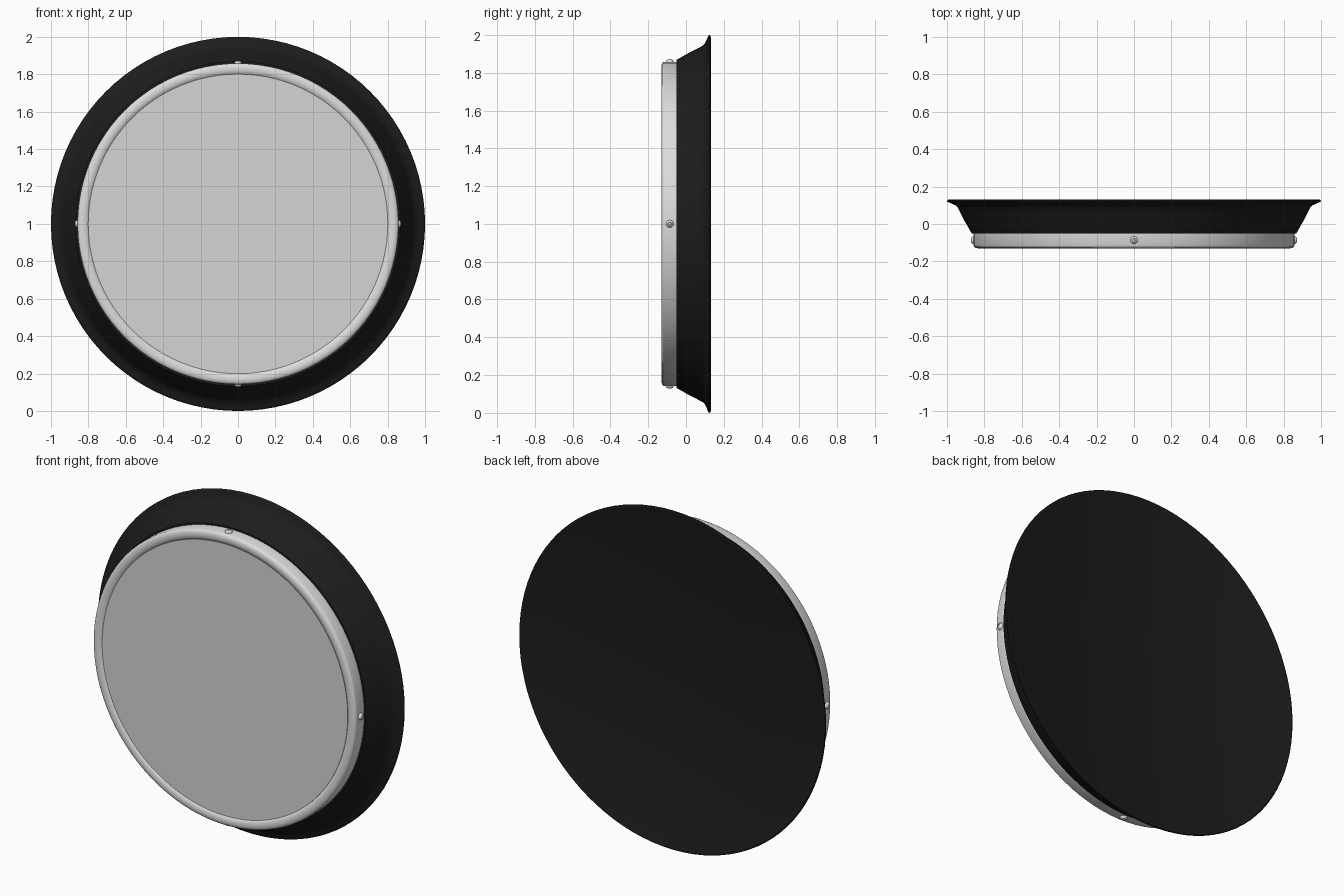
import bpy, bmesh, math
from mathutils import Matrix, Vector

if "Cube" in bpy.data.objects:
    bpy.data.objects.remove(bpy.data.objects["Cube"])

CENTRE = Vector((0, 0, 1))
SEG = 96


def material(name, c):
    m = bpy.data.materials.new(name)
    m.diffuse_color = (c, c, c, 1)
    m.use_nodes = True
    m.node_tree.nodes["Principled BSDF"].inputs["Base Color"].default_value = m.diffuse_color
    return m


black = material("matte black", 0.012)
silver = material("silver", 0.72)
lens_grey = material("lens grey", 0.66)


def finish(bm, name, mat, angle=35):
    bmesh.ops.recalc_face_normals(bm, faces=bm.faces)
    me = bpy.data.meshes.new(name)
    bm.to_mesh(me)
    bm.free()
    ob = bpy.data.objects.new(name, me)
    bpy.context.collection.objects.link(ob)
    me.materials.append(mat)
    bpy.ops.object.select_all(action='DESELECT')
    ob.select_set(True)
    bpy.context.view_layer.objects.active = ob
    bpy.ops.object.shade_smooth_by_angle(angle=math.radians(angle))
    return ob


def lathe(name, profile, mat, matrix=None, seg=SEG, closed=False):
    """Revolve (radius, y) points about the y axis; r = 0 ends become poles."""
    bm = bmesh.new()
    rings = []
    for r, y in profile:
        if r == 0:
            rings.append([bm.verts.new((0, y, 0))] * seg)
        else:
            rings.append([bm.verts.new((r * math.cos(2 * math.pi * i / seg), y,
                                        r * math.sin(2 * math.pi * i / seg)))
                          for i in range(seg)])
    pairs = list(zip(rings, rings[1:]))
    if closed:
        pairs.append((rings[-1], rings[0]))
    for a, b in pairs:
        for i in range(seg):
            j = (i + 1) % seg
            quad = list(dict.fromkeys((a[i], a[j], b[j], b[i])))
            bm.faces.new(quad)
    bm.transform(matrix or Matrix.Translation(CENTRE))
    return finish(bm, name, mat)


# Flared housing with a rolled rim and a flat back
lathe("housing", [(0, -0.05), (0.853, -0.05), (0.868, -0.05), (0.885, -0.02),
                  (0.908, 0.02), (0.928, 0.06), (0.942, 0.087), (0.955, 0.1),
                  (0.98, 0.112), (0.99, 0.115), (0.997, 0.119), (1.0, 0.124),
                  (0.997, 0.129), (0.99, 0.131), (0.982, 0.129), (0.975, 0.126),
                  (0, 0.126)], black)

# Rounded metal trim ring
lathe("trim_ring", [(0.858, -0.045), (0.858, -0.115), (0.855, -0.122),
                    (0.848, -0.127), (0.835, -0.13), (0.82, -0.129),
                    (0.808, -0.125), (0.80, -0.118), (0.80, -0.045)],
      silver, closed=True)

# Flat front lens
lathe("lens", [(0, -0.122), (0.801, -0.122), (0.801, -0.06), (0, -0.06)], lens_grey)

# Four domed screws around the ring
for k in range(4):
    m = (Matrix.Translation(CENTRE) @ Matrix.Rotation(k * math.pi / 2, 4, 'Y')
         @ Matrix.Translation((0, -0.086, 0.85)) @ Matrix.Rotation(math.pi / 2, 4, 'X'))
    lathe("screw_%d" % (k + 1), [(0, -0.01), (0.02, -0.01), (0.02, 0.012),
                                 (0.016, 0.018), (0.009, 0.022), (0.007, 0.019),
                                 (0, 0.019)], silver, m, seg=20)
